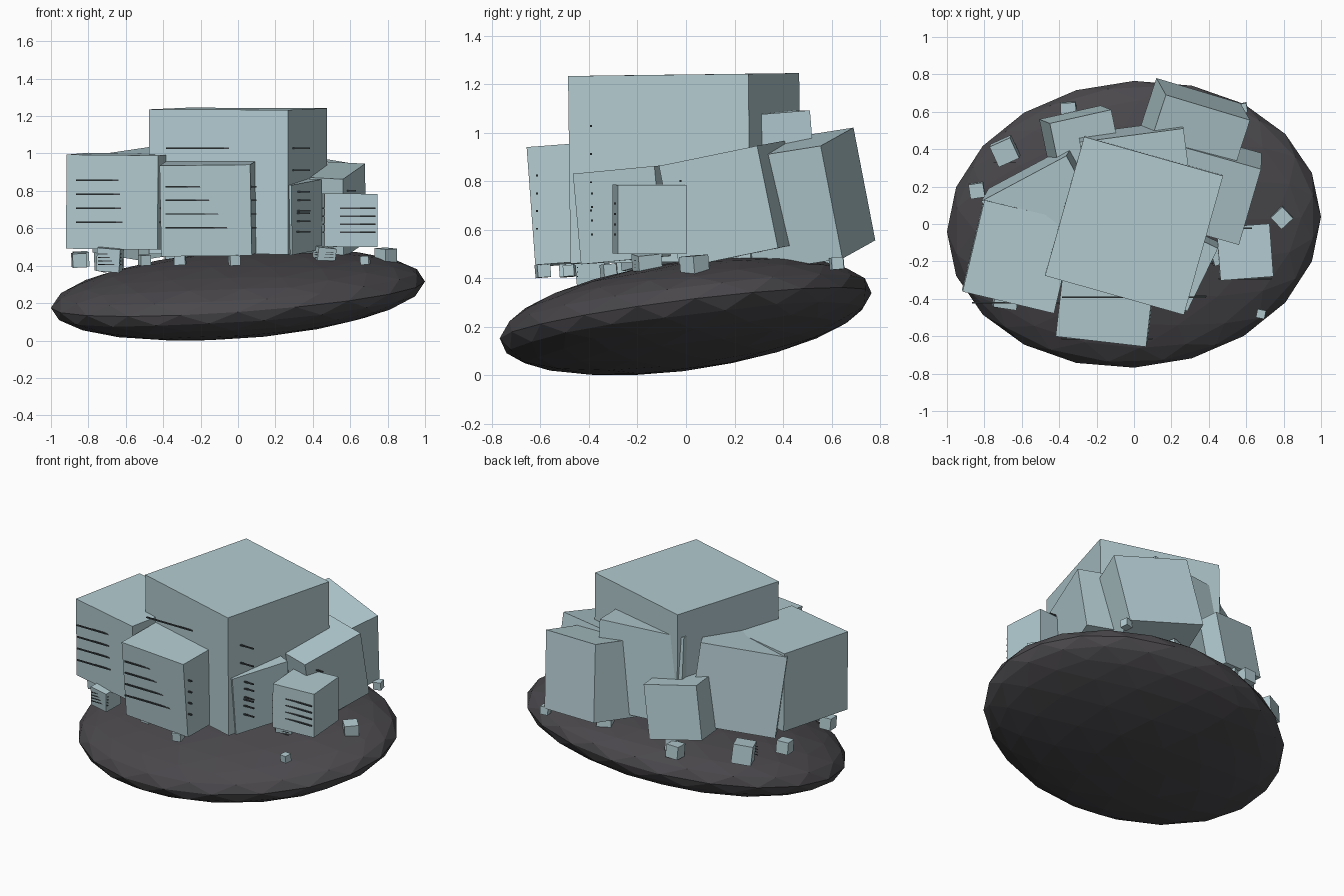
import bpy, bmesh
from mathutils import Matrix, Vector, Euler

if "Cube" in bpy.data.objects:
    bpy.data.objects.remove(bpy.data.objects["Cube"])


def material(name, rgb):
    m = bpy.data.materials.new(name)
    m.diffuse_color = (*rgb, 1)
    m.use_nodes = True
    m.node_tree.nodes["Principled BSDF"].inputs["Base Color"].default_value = m.diffuse_color
    return m


ROCK = material("dark_rock", (0.068, 0.064, 0.071))
ICE = material("pale_ice_blue", (0.45, 0.60, 0.635))
SLIT = material("dark_slit", (0.05, 0.06, 0.065))


def finish(bm, name, mat):
    mesh = bpy.data.meshes.new(name)
    bm.to_mesh(mesh)
    bm.free()
    mesh.materials.append(mat)
    obj = bpy.data.objects.new(name, mesh)
    bpy.context.collection.objects.link(obj)
    return obj


def block(name, loc, size, rot=(0, 0, 0), mat=ICE):
    bm = bmesh.new()
    bmesh.ops.create_cube(bm, size=1)
    dims = Matrix.Diagonal((*size, 1))
    bm.transform(Matrix.Translation(loc) @ Euler(rot).to_matrix().to_4x4() @ dims)
    return finish(bm, name, mat)


def building(name, loc, s, rot):
    """Tilted cube with four upright, unrotated slit strips at its front."""
    block(name, loc, (s, s, s), rot)
    if s < 0.1:
        return
    t = min(0.008, s * 0.03)
    for i in range(4):
        z = loc[2] + (i - 1.5) * 0.15 * s
        block(f"{name}_slit_{i + 1}", (loc[0], loc[1] - s / 2, z), (s, t, t), mat=SLIT)


# Flattened, tilted faceted rock
bm = bmesh.new()
bmesh.ops.create_icosphere(bm, subdivisions=3, radius=1)
bm.transform(Matrix(((1, 0, 0, 0), (0.04, 0.77, 0, 0),
                     (0.07, 0.092, 0.216, 0), (0, 0, 0, 1))))
lo = Vector([min(v.co[i] for v in bm.verts) for i in range(3)])
hi = Vector([max(v.co[i] for v in bm.verts) for i in range(3)])
want_lo, want_hi = Vector((-1, -0.768, 0)), Vector((1, 0.765, 0.49))
for v in bm.verts:
    for i in range(3):
        f = (v.co[i] - lo[i]) / (hi[i] - lo[i])
        v.co[i] = want_lo[i] + f * (want_hi[i] - want_lo[i])
finish(bm, "rock_base", ROCK)

# Large blocks: name, centre, size, rotation
for b in (
    ("main_block", (0.0, -0.005, 0.853), 0.772, (0.012, 0.004, -0.275)),
    ("left_block", (-0.615, -0.17, 0.745), 0.503, (0.02, 0.01, -0.235)),
    ("front_block", (-0.145, -0.37, 0.713), 0.487, (0.075, -0.01, -0.115)),
    ("narrow_right_block", (0.20, -0.20, 0.665), 0.375, (0.085, 0.03, -0.45)),
    ("small_right_block", (0.593, -0.15, 0.643), 0.284, (0.0, 0.005, 0.075)),
    ("right_block", (0.415, 0.192, 0.704), 0.43, (0.195, 0.05, -0.275)),
    ("back_right_block", (0.297, 0.444, 0.715), 0.476, (0.151, 0.159, -0.292)),
    ("back_block", (0.02, 0.22, 0.79), 0.56, (0.08, 0.0, 0.13)),
    ("back_left_block", (-0.445, 0.05, 0.74), 0.52, (0.08, -0.13, 0.49)),
    ("small_back_block", (-0.28, 0.42, 0.65), 0.34, (0.10, 0.15, 0.22)),
    ("pebble_block_front_left", (-0.685, -0.385, 0.435), 0.125, (0.1, 0.08, -0.15)),
    ("pebble_block_back_left", (-0.69, 0.39, 0.435), 0.12, (0.1, -0.1, 0.42)),
    ("pebble_block_right", (0.46, -0.16, 0.45), 0.10, (0.1, 0.1, 0.3)),
):
    building(*b)

# Scattered little cubes: centre, size, turn
for n, (x, y, z, s, turn) in enumerate((
    (-0.85, -0.25, 0.43, 0.075, 0.1), (-0.84, 0.18, 0.435, 0.078, 0.15),
    (-0.35, 0.61, 0.44, 0.082, 0.05), (0.79, 0.035, 0.45, 0.085, 0.75),
    (0.68, -0.48, 0.43, 0.046, -0.2), (-0.02, -0.59, 0.43, 0.055, 0.2),
    (-0.31, -0.49, 0.435, 0.06, -0.1), (-0.50, -0.32, 0.43, 0.055, 0.3),
    (-0.29, 0.56, 0.45, 0.07, 0.4), (0.18, 0.57, 0.45, 0.09, 0.3),
    (0.58, 0.62, 0.46, 0.05, 0.2),
)):
    building(f"pebble_cube_{n + 1}", (x, y, z), s, (0.08, -0.04, turn))
